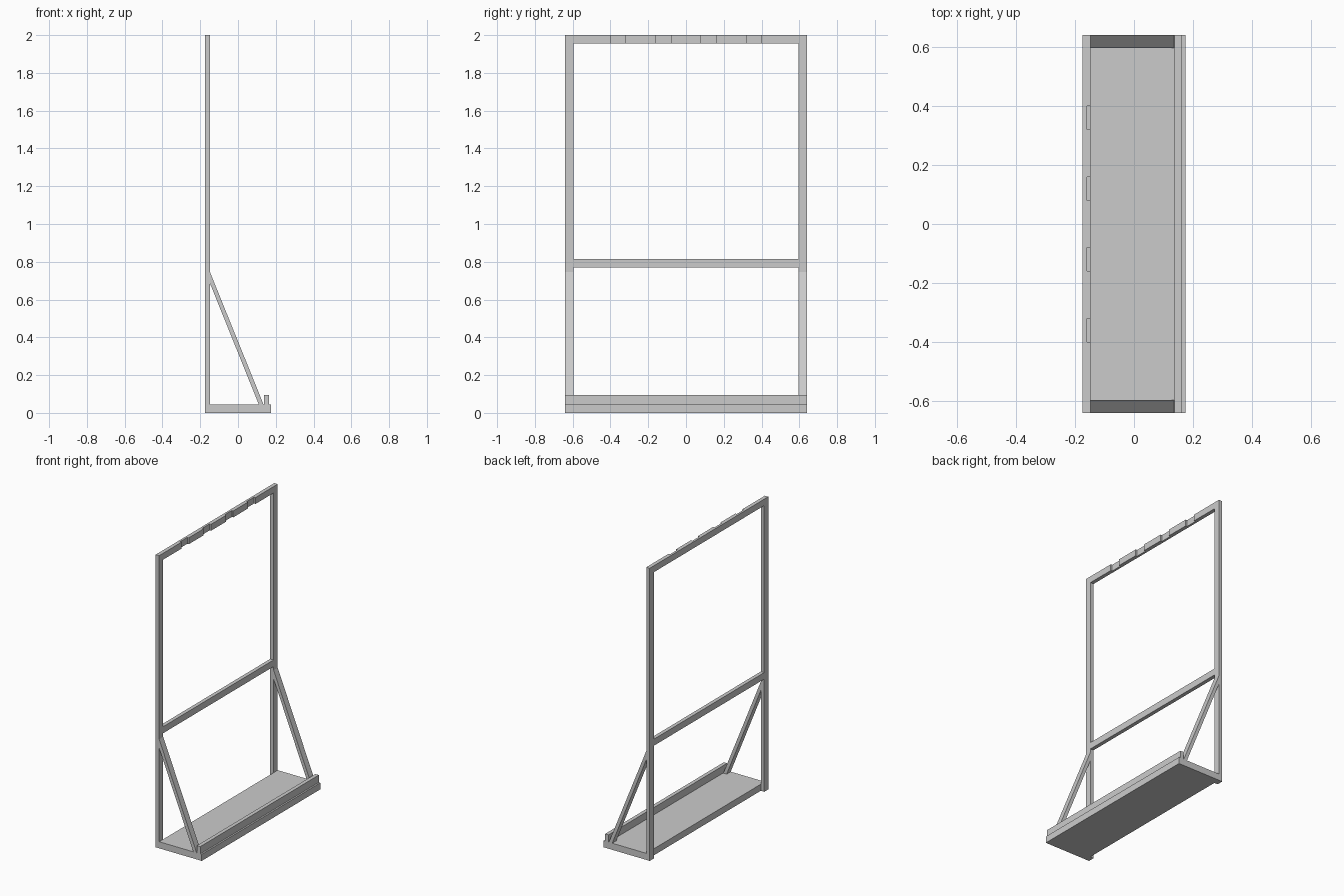
import bpy
import bmesh
from mathutils import Vector

if "Cube" in bpy.data.objects:
    bpy.data.objects.remove(bpy.data.objects["Cube"])

HALF = 0.64                       # half length along y
BACK, INNER, FRONT = -0.174, -0.148, 0.174
BAR = 0.044                       # bar width


def prism(name, points, offset):
    """Extrude a flat polygon along the offset vector."""
    bm = bmesh.new()
    face = bm.faces.new([bm.verts.new(p) for p in points])
    ext = bmesh.ops.extrude_face_region(bm, geom=[face])
    verts = [g for g in ext["geom"] if isinstance(g, bmesh.types.BMVert)]
    bmesh.ops.translate(bm, verts=verts, vec=Vector(offset))
    bmesh.ops.recalc_face_normals(bm, faces=bm.faces)
    mesh = bpy.data.meshes.new(name)
    bm.to_mesh(mesh)
    bm.free()
    obj = bpy.data.objects.new(name, mesh)
    bpy.context.collection.objects.link(obj)
    return obj


def box(name, x0, x1, y0, y1, z0, z1):
    pts = [(x0, y0, z0), (x1, y0, z0), (x1, y1, z0), (x0, y1, z0)]
    return prism(name, pts, (0, 0, z1 - z0))


# Base shelf and its front lip
box("base_shelf", INNER, FRONT, -HALF, HALF, 0, 0.045)
box("shelf_lip", 0.137, 0.163, -HALF, HALF, 0.045, 0.095)

# Upright posts and diagonal braces at both ends
for side, y0 in (("left", -HALF), ("right", HALF - BAR)):
    box(side + "_post", BACK, INNER, y0, y0 + BAR, 0, 2)
    profile = [(INNER, 0.745), (0.135, 0.045), (0.11, 0.045), (INNER, 0.685)]
    prism(side + "_brace", [(x, y0, z) for x, z in profile], (0, BAR, 0))

# Middle crossbar
inner_y = HALF - BAR
box("middle_bar", BACK, INNER, -inner_y, inner_y, 0.77, 0.815)

# Top bar with four shallow notches in its front face
z_top = 2 - BAR
outline = [(BACK, inner_y), (BACK, -inner_y), (INNER, -inner_y)]
for c in (-0.36, -0.12, 0.12, 0.36):
    a, b = c - 0.04, c + 0.04
    outline += [(INNER, a), (INNER - 0.011, a), (INNER - 0.011, b), (INNER, b)]
outline.append((INNER, inner_y))
prism("top_bar", [(x, y, z_top) for x, y in outline], (0, 0, BAR))
